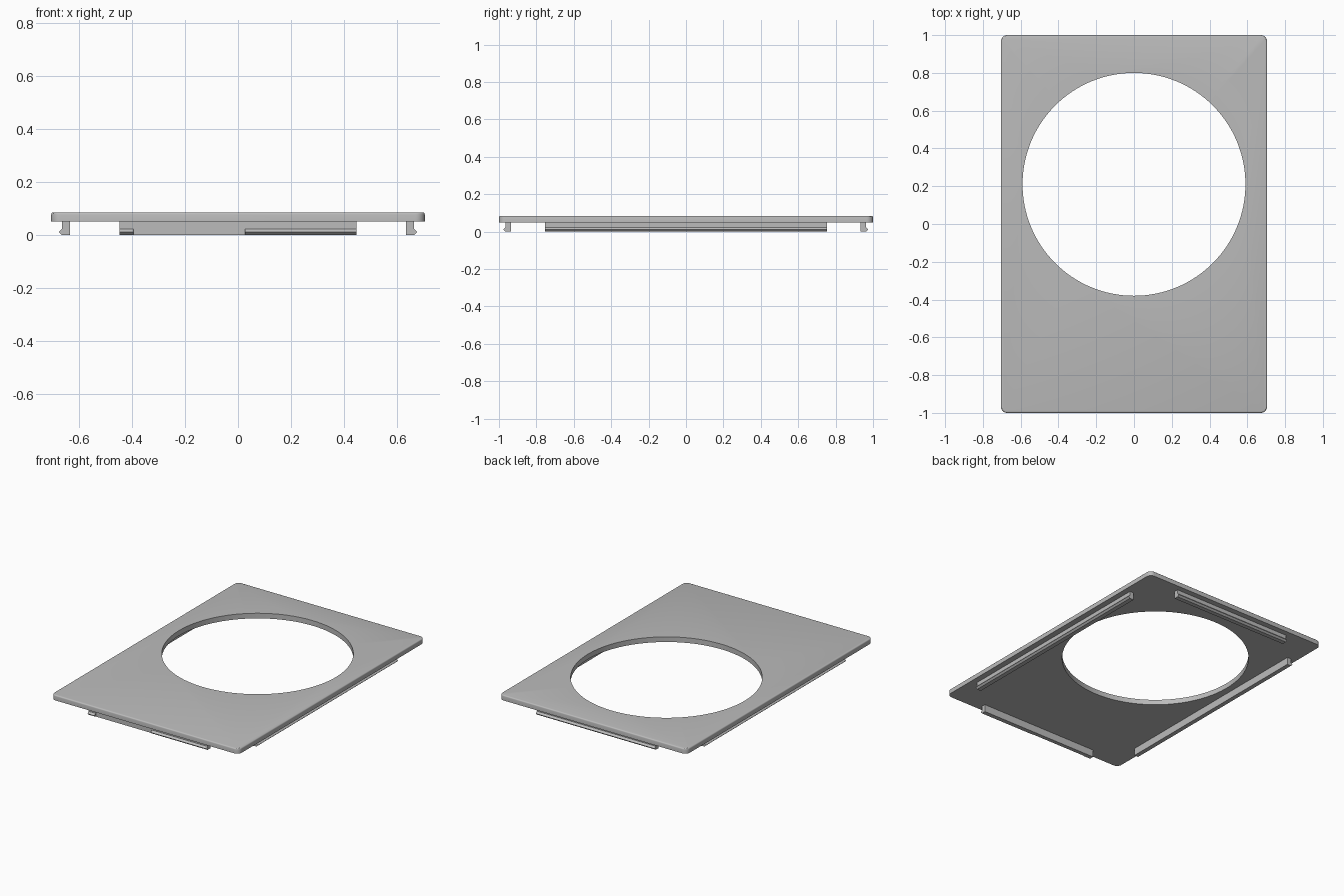
import bpy, bmesh
from mathutils import Matrix, Vector
from math import pi

cube = bpy.data.objects.get("Cube")
if cube:
    bpy.data.objects.remove(cube, do_unlink=True)

grey = bpy.data.materials.new("panel grey")
grey.use_nodes = True
colour = (0.5, 0.5, 0.5, 1)
grey.diffuse_color = colour
grey.node_tree.nodes["Principled BSDF"].inputs["Base Color"].default_value = colour

BOTTOM, TOP = 0.05, 0.085


def make_object(name, bm):
    bmesh.ops.recalc_face_normals(bm, faces=bm.faces[:])
    mesh = bpy.data.meshes.new(name)
    bm.to_mesh(mesh)
    bm.free()
    mesh.materials.append(grey)
    obj = bpy.data.objects.new(name, mesh)
    bpy.context.collection.objects.link(obj)
    return obj


# Cover plate: rounded corners, softened top rim
bm = bmesh.new()
bmesh.ops.create_cube(bm, size=1, matrix=Matrix.Translation((0, 0, (BOTTOM + TOP) / 2))
                      @ Matrix.Diagonal((1.41, 2, TOP - BOTTOM, 1)))
upright = [e for e in bm.edges if abs(e.verts[0].co.z - e.verts[1].co.z) > 0.01]
bmesh.ops.bevel(bm, geom=upright, offset=0.035, segments=8, profile=0.5, affect='EDGES')
rim = [e for e in bm.edges if all(v.co.z > TOP - 0.001 for v in e.verts)]
bmesh.ops.bevel(bm, geom=rim, offset=0.008, segments=3, profile=0.5, affect='EDGES')
plate = make_object("cover_plate", bm)

# Round opening
bm = bmesh.new()
bmesh.ops.create_cone(bm, cap_ends=True, segments=128, radius1=0.59, radius2=0.59, depth=0.4,
                      matrix=Matrix.Translation((0, 0.21, TOP)))
cutter = make_object("opening_cutter", bm)
cutter.hide_render = True
cut = plate.modifiers.new("opening", 'BOOLEAN')
cut.object = cutter
cut.solver = 'EXACT'
bpy.context.view_layer.objects.active = plate
plate.select_set(True)
bpy.ops.object.modifier_apply(modifier=cut.name)
bpy.data.objects.remove(cutter, do_unlink=True)
bpy.ops.object.shade_smooth_by_angle(angle=pi / 6)

# Snap rails: profiles as (outward, height)
HOOKED = [(0, BOTTOM), (0, 0), (0.03, 0), (0.042, 0.011), (0.03, 0.023), (0.03, BOTTOM)]
NOTCHED = [(0, BOTTOM), (0, 0), (0.027, 0), (0.027, 0.033), (0.03, 0.033), (0.03, BOTTOM)]


def rail(name, profile, start, end, inner, angle):
    """Extrude a profile along y, hook facing +x, then turn it into place."""
    bm = bmesh.new()
    face = bm.faces.new([bm.verts.new((inner + u, start, z)) for u, z in profile])
    ext = bmesh.ops.extrude_face_region(bm, geom=[face])
    verts = [v for v in ext["geom"] if isinstance(v, bmesh.types.BMVert)]
    bmesh.ops.translate(bm, verts=verts, vec=Vector((0, end - start, 0)))
    bm.transform(Matrix.Rotation(angle, 4, 'Z'))
    return make_object(name, bm)


rail("left_rail", HOOKED, -0.753, 0.753, 0.635, 0)
rail("right_rail", HOOKED, -0.753, 0.753, 0.635, pi)
rail("back_rail", HOOKED, -0.447, 0.447, 0.932, pi / 2)
# The front rail has its hook cut away over part of its length
rail("front_rail_short_hook", HOOKED, -0.447, -0.395, 0.935, -pi / 2)
rail("front_rail_notch", NOTCHED, -0.395, 0.027, 0.935, -pi / 2)
rail("front_rail_long_hook", HOOKED, 0.027, 0.447, 0.935, -pi / 2)
